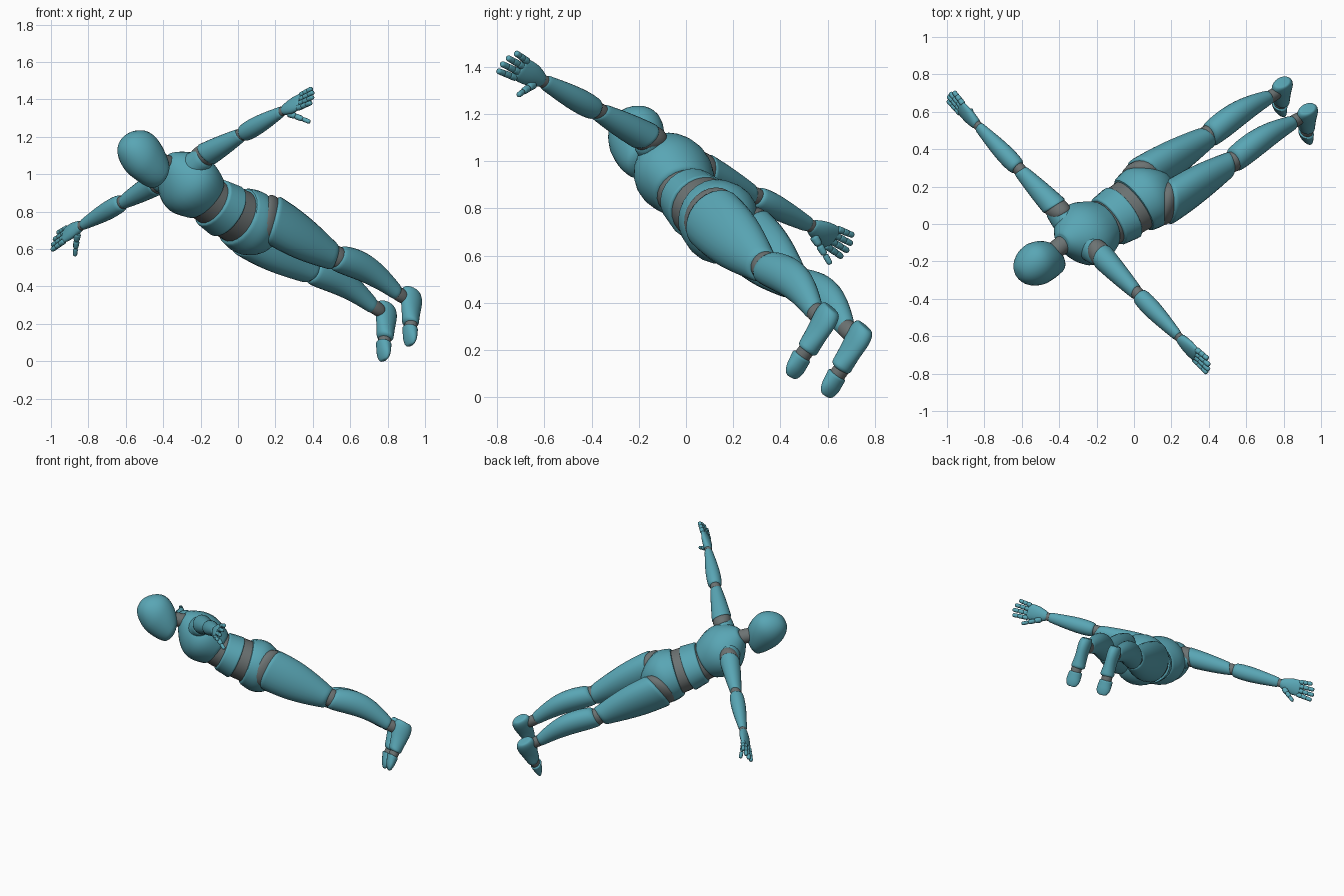
import bpy, bmesh, math
from mathutils import Matrix, Vector

cube = bpy.data.objects.get("Cube")
if cube:
    bpy.data.objects.remove(cube)


def material(name, rgb):
    m = bpy.data.materials.new(name)
    m.use_nodes = True
    m.diffuse_color = (*rgb, 1)
    m.node_tree.nodes["Principled BSDF"].inputs["Base Color"].default_value = (*rgb, 1)
    return m


TEAL = material("teal_shell", (0.1, 0.38, 0.46))
GREY = material("grey_joint", (0.15, 0.17, 0.17))

# The figure is built upright around its shoulders, then tilted into its flying pose
left = Vector((0.642, -0.675, 0.365)).normalized()
up = Vector((-0.749, -0.45, 0.486))
up = (up - left * up.dot(left)).normalized()
back = up.cross(left)
POSE = Matrix((left, back, up)).transposed().to_4x4()
POSE.translation = (-0.297, -0.04, 1.033)

# Each axis maps (along, across, through) to left, back and up
AXES = {
    "up": lambda along, across, through: (across, -through, along),
    "side": lambda along, across, through: (along, -through, across),
    "forward": lambda along, across, through: (across, -along, through),
}


def mix(pair, t):
    return pair[0] + (pair[1] - pair[0]) * t


def rounding(t, length, floor):
    """Elliptical narrowing over the given share of a part's end."""
    e = min(1, t / length)
    return floor + (1 - floor) * math.sqrt(1 - (1 - e) ** 2)


def shell(name, mat, axis, span, width, depth, swell=(0, 0), skew=1, aside=0,
          through=(0, 0), bow=0, dome=(0.05, 0.05), floor=0.8, lean=(0, 0),
          side=1, frame=Matrix(), rings=24, sides=24):
    """Elliptical tube: radii taper along the span, swell mid-way, round off at the ends."""
    bm = bmesh.new()
    loops = []
    for i in range(rings + 1):
        t = (1 - math.cos(math.pi * i / rings)) / 2
        bulge = math.sin(math.pi * t ** skew)
        ends = rounding(t, dome[0], floor) * rounding(1 - t, dome[1], floor)
        rp = (mix(width, t) + swell[0] * bulge) * ends
        rq = (mix(depth, t) + swell[1] * bulge) * ends
        centre = mix(through, t) + bow * math.sin(math.pi * t)
        loop = []
        for k in range(sides):
            a = math.tau * k / sides
            p, q = rp * math.cos(a), rq * math.sin(a)
            along = mix(span, t) + lean[0] * p + lean[1] * q
            x, y, z = AXES[axis](along, aside + p, centre + q)
            loop.append(bm.verts.new((x * side, y, z)))
        loops.append(loop)
    for lower, upper in zip(loops, loops[1:]):
        for k in range(sides):
            j = (k + 1) % sides
            bm.faces.new((lower[k], lower[j], upper[j], upper[k]))
    bm.faces.new(loops[0])
    bm.faces.new(loops[-1])
    bmesh.ops.recalc_face_normals(bm, faces=bm.faces)
    mesh = bpy.data.meshes.new(name)
    bm.to_mesh(mesh)
    bm.free()
    mesh.materials.append(mat)
    ob = bpy.data.objects.new(name, mesh)
    bpy.context.collection.objects.link(ob)
    ob.matrix_world = POSE @ frame
    for other in bpy.context.selected_objects:
        other.select_set(False)
    bpy.context.view_layer.objects.active = ob
    ob.select_set(True)
    bpy.ops.object.shade_smooth_by_angle(angle=math.radians(40))


def bone(name, start, end, thick, thin):
    """Rounded finger bone between two points."""
    d = end - start
    frame = Matrix.Translation(start) @ d.to_track_quat("Z", "Y").to_matrix().to_4x4()
    shell(name, TEAL, "up", span=(0, d.length), width=(thick, thin), depth=(thick, thin),
          dome=(0.2, 0.25), floor=0.5, frame=frame, rings=8, sides=10)


# Head and neck
shell("head", TEAL, "up", span=(0.112, 0.412), width=(0.07, 0.115), depth=(0.055, 0.115),
      swell=(0.02, 0.05), skew=0.75, through=(0.14, 0.075), bow=-0.025,
      dome=(0.1, 0.5), floor=0.1)
shell("neck", GREY, "up", span=(0.05, 0.18), width=(0.05, 0.05), depth=(0.05, 0.05),
      through=(0.02, 0.06))

# Torso shells and the soft bands between them
shell("chest", TEAL, "up", span=(0.11, -0.195), width=(0.055, 0.14), depth=(0.05, 0.125),
      swell=(0.085, 0.07), skew=0.9, through=(0.015, 0.09), bow=0.015,
      floor=0.9, lean=(0, 0.15))
shell("shoulder_yoke", TEAL, "side", span=(-0.2, 0.2), width=(0.06, 0.06),
      depth=(0.06, 0.06), swell=(0.01, 0.03), through=(0.01, 0.01), bow=0.03)
shell("upper_waist", GREY, "up", span=(-0.13, -0.28), width=(0.13, 0.135),
      depth=(0.115, 0.12), through=(0.09, 0.09))
shell("abdomen", TEAL, "up", span=(-0.23, -0.34), width=(0.15, 0.165),
      depth=(0.13, 0.145), through=(0.09, 0.085), dome=(0.1, 0.1), floor=0.9,
      lean=(0, -0.1))
shell("lower_waist", GREY, "up", span=(-0.29, -0.45), width=(0.15, 0.157),
      depth=(0.132, 0.14), through=(0.085, 0.07), lean=(0, -0.15))
shell("pelvis", TEAL, "up", span=(-0.4, -0.66), width=(0.165, 0.1),
      depth=(0.15, 0.15), swell=(0.045, 0.025), through=(0.075, 0.045),
      dome=(0.05, 0.75), floor=0.2, lean=(0, -0.2))

for side, word in ((1, "left"), (-1, "right")):

    def limb(part, mat, axis, **shape):
        shell(f"{word}_{part}", mat, axis, side=side, **shape)

    def joint(part, axis, middle, width, depth, **shape):
        limb(part, GREY, axis, span=(middle - 0.05, middle + 0.05), width=(width, width),
             depth=(depth, depth), dome=(0.5, 0.5), floor=0.7, **shape)

    # Leg
    joint("hip_joint", "up", -0.55, 0.09, 0.133, aside=0.1, through=(0.05, 0.05),
          lean=(0.5, 0))
    limb("thigh", TEAL, "up", span=(-0.555, -1.01), width=(0.1, 0.06), depth=(0.14, 0.07),
         swell=(0.008, 0.02), skew=0.9, aside=0.105, through=(0.05, 0.035), lean=(0.4, 0))
    joint("knee", "up", -1.02, 0.053, 0.062, aside=0.104, through=(0.025, 0.025))
    limb("shin", TEAL, "up", span=(-1.02, -1.45), width=(0.06, 0.036), depth=(0.07, 0.042),
         swell=(0.016, 0.022), skew=0.7, aside=0.1, through=(0.025, 0), bow=-0.035)
    joint("ankle", "up", -1.46, 0.034, 0.04, aside=0.098)
    limb("foot", TEAL, "forward", span=(-0.065, 0.145), width=(0.052, 0.05),
         depth=(0.078, 0.042), swell=(-0.01, 0), aside=0.105, through=(-1.532, -1.567),
         dome=(0.4, 0.1), floor=0.5)
    joint("toe_joint", "forward", 0.155, 0.036, 0.033, aside=0.11,
          through=(-1.568, -1.57))
    limb("toes", TEAL, "forward", span=(0.165, 0.27), width=(0.045, 0.05),
         depth=(0.042, 0.02), aside=0.11, through=(-1.566, -1.59),
         dome=(0.1, 0.5), floor=0.3)

    # Arm
    joint("shoulder_joint", "side", 0.18, 0.062, 0.062, lean=(0, 0.4))
    limb("upper_arm", TEAL, "side", span=(0.195, 0.485), width=(0.068, 0.036),
         depth=(0.066, 0.04), swell=(0.002, 0.004), lean=(0, 0.4))
    joint("elbow", "side", 0.495, 0.034, 0.037)
    limb("forearm", TEAL, "side", span=(0.505, 0.83), width=(0.04, 0.025),
         depth=(0.042, 0.032), swell=(0.013, 0.013), skew=0.65)
    joint("wrist", "side", 0.837, 0.023, 0.028)
    limb("palm", TEAL, "side", span=(0.845, 0.985), width=(0.025, 0.017),
         depth=(0.03, 0.053), swell=(0.005, 0.01), dome=(0.1, 0.1))

    # Four fanned fingers, three bones each
    for finger in range(4):
        place = finger - 1.5
        root = Vector((side * 0.975, -0.029 * place, 0))
        reach = Vector((side * (0.11 - 0.007 * (place - 0.5) ** 2), -0.006 * place, -0.005))
        for n in range(3):
            bone(f"{word}_finger_{finger + 1}_bone_{n + 1}", root + reach * (n / 3 - 0.04),
                 root + reach * (n / 3 + 0.36), 0.016 - 0.001 * n, 0.015 - 0.001 * n)

    # Thumb, reaching forward and down from the palm
    root = Vector((side * 0.88, -0.03, -0.01))
    reach = Vector((side * 0.1, -0.055, -0.08))
    for n in range(3):
        bone(f"{word}_thumb_bone_{n + 1}", root + reach * (n / 3),
             root + reach * ((n + 1) / 3), 0.021 - 0.004 * n, 0.016 - 0.002 * n)
